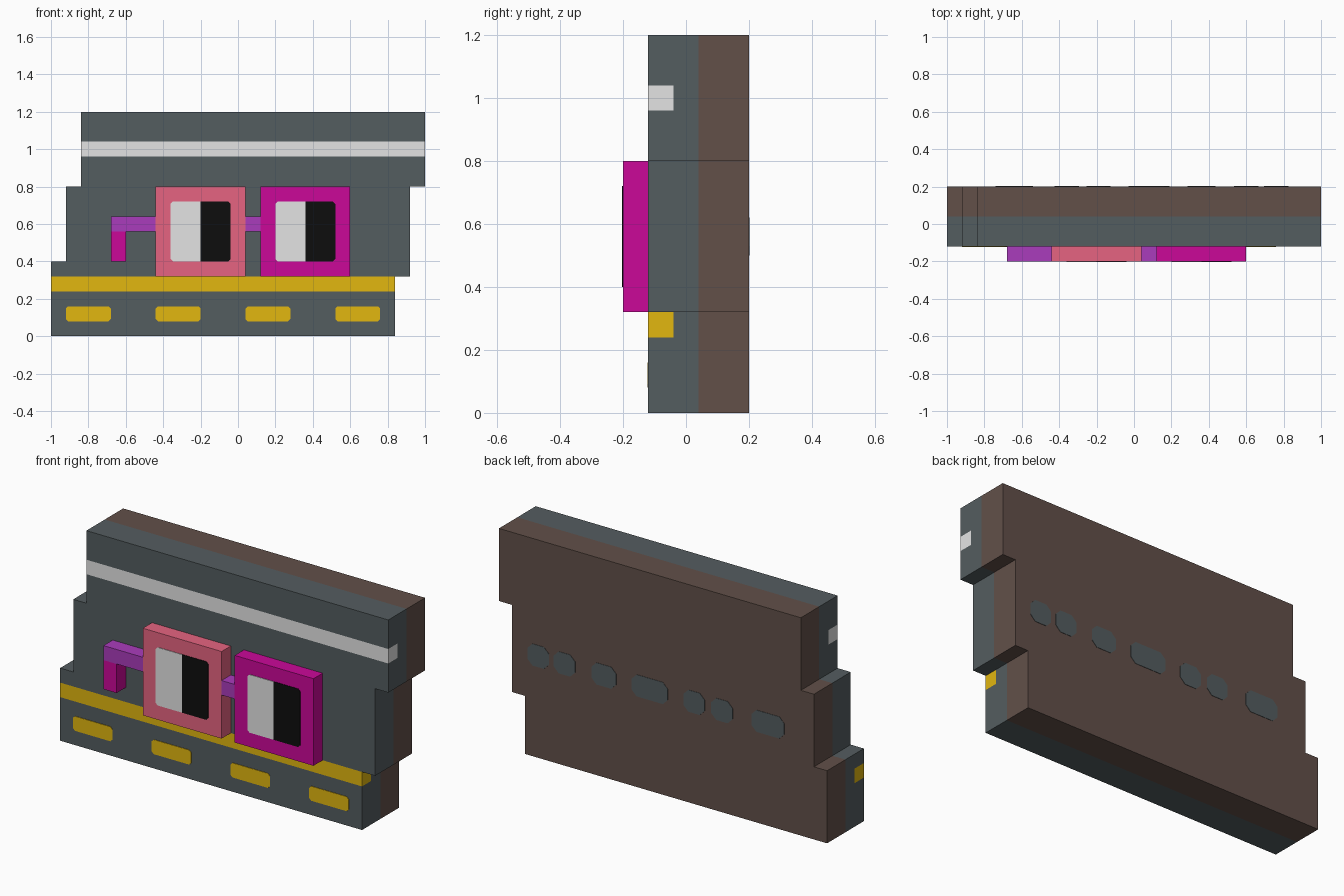
import bpy
import bmesh

if "Cube" in bpy.data.objects:
    bpy.data.objects.remove(bpy.data.objects["Cube"])


def colour(name, hex_code):
    lin = []
    for i in (0, 2, 4):
        c = int(hex_code[i:i + 2], 16) / 255
        lin.append(c / 12.92 if c <= 0.04045 else ((c + 0.055) / 1.055) ** 2.4)
    m = bpy.data.materials.new(name)
    m.diffuse_color = (*lin, 1)
    m.use_nodes = True
    m.node_tree.nodes["Principled BSDF"].inputs["Base Color"].default_value = m.diffuse_color
    return m


slate = colour("slate", "545D60")
brown = colour("brown", "625049")
white = colour("pale grey", "E4E4E4")
yellow = colour("yellow", "E2B710")
rose = colour("rose", "E66481")
magenta = colour("magenta", "CB0899")
purple = colour("purple", "AA3CBC")
black = colour("black", "0D0D0D")


def finish(name, bm, mats):
    bmesh.ops.recalc_face_normals(bm, faces=bm.faces)
    me = bpy.data.meshes.new(name)
    bm.to_mesh(me)
    bm.free()
    for m in mats:
        me.materials.append(m)
    ob = bpy.data.objects.new(name, me)
    bpy.context.collection.objects.link(ob)
    return ob


def prism(name, outline, y0, y1, mat):
    """Extrude an x/z outline from y0 to y1."""
    bm = bmesh.new()
    face = bm.faces.new([bm.verts.new((x, y0, z)) for x, z in outline])
    ext = bmesh.ops.extrude_face_region(bm, geom=[face])["geom"]
    moved = [v for v in ext if isinstance(v, bmesh.types.BMVert)]
    bmesh.ops.translate(bm, verts=moved, vec=(0, y1 - y0, 0))
    return finish(name, bm, [mat])


def box(name, x0, x1, z0, z1, mat):
    return prism(name, [(x0, z0), (x1, z0), (x1, z1), (x0, z1)], -0.2, -0.12, mat)


def plate(name, x0, x1, z0, z1, y0, y1, mat, cl=0.012, cr=0.012):
    """Thin painted patch with clipped corners, set separately left and right."""
    pts = []
    for x, z, sx, sz, c, first in ((x0, z0, 1, 1, cl, "z"), (x1, z0, -1, 1, cr, "x"),
                                   (x1, z1, -1, -1, cr, "z"), (x0, z1, 1, -1, cl, "x")):
        if c == 0:
            pts.append((x, z))
            continue
        pair = [(x, z + sz * c), (x + sx * c, z)]
        pts += pair if first == "z" else pair[::-1]
    return prism(name, pts, y0, y1, mat)


# Stepped wall: grid cells, keeping only the outer faces, coloured by position
XS = [-1, -0.92, -0.84, 0.84, 0.92, 1]
YS = [-0.12, -0.04, 0.04, 0.2]
ZS = [0, 0.24, 0.32, 0.4, 0.8, 0.96, 1.04, 1.2]
LEVELS = (XS, YS, ZS)


def filled(cell):
    if any(c < 0 or c >= len(l) - 1 for c, l in zip(cell, LEVELS)):
        return False
    x, z = [(LEVELS[a][cell[a]] + LEVELS[a][cell[a] + 1]) / 2 for a in (0, 2)]
    left = -1 if z < 0.4 else -0.92 if z < 0.8 else -0.84
    right = 0.84 if z < 0.32 else 0.92 if z < 0.8 else 1
    return left < x < right


bm = bmesh.new()
verts = {}


def corner(idx):
    if idx not in verts:
        verts[idx] = bm.verts.new([LEVELS[a][idx[a]] for a in range(3)])
    return verts[idx]


for i in range(len(XS) - 1):
    for j in range(len(YS) - 1):
        for k in range(len(ZS) - 1):
            cell = (i, j, k)
            if not filled(cell):
                continue
            for axis in range(3):
                for step in (0, 1):
                    near = list(cell)
                    near[axis] += 1 if step else -1
                    if filled(near):
                        continue
                    u, v = (axis + 1) % 3, (axis + 2) % 3
                    ring = []
                    for du, dv in ((0, 0), (1, 0), (1, 1), (0, 1)):
                        p = list(cell)
                        p[axis] += step
                        p[u] += du
                        p[v] += dv
                        ring.append(corner(tuple(p)))
                    f = bm.faces.new(ring if step else ring[::-1])
                    if j == 2:
                        f.material_index = 1          # back layer
                    elif j == 0 and axis != 2 and k == 1:
                        f.material_index = 2          # lower stripe
                    elif j == 0 and axis != 2 and k == 5:
                        f.material_index = 3          # upper stripe
finish("wall", bm, [slate, brown, yellow, white])

# Spectacle frames with two-tone lenses
for side, x, mat in (("left", -0.44, rose), ("right", 0.12, magenta)):
    box(side + "_frame", x, x + 0.48, 0.32, 0.8, mat)
    plate(side + "_lens_light", x + 0.08, x + 0.24, 0.4, 0.72, -0.203, -0.199, white, cr=0)
    plate(side + "_lens_dark", x + 0.24, x + 0.4, 0.4, 0.72, -0.203, -0.199, black, cl=0)

# Bridge and hooked side arm
box("bridge", 0.04, 0.12, 0.56, 0.64, purple)
box("side_arm", -0.68, -0.44, 0.56, 0.64, purple)
box("arm_hook", -0.68, -0.6, 0.4, 0.56, magenta)

# Dashes along the foot of the front
for n in range(4):
    x = -0.92 + 0.48 * n
    plate("dash_%d" % (n + 1), x, x + 0.24, 0.08, 0.16, -0.123, -0.119, yellow)

# Plain worn patches across the back
for n, (x, w) in enumerate(((0.76, 0.13), (0.6, 0.13), (0.36, 0.15), (0.08, 0.22),
                            (-0.19, 0.13), (-0.36, 0.13), (-0.64, 0.2))):
    plate("back_patch_%d" % (n + 1), x - w / 2, x + w / 2, 0.5, 0.62,
          0.199, 0.202, slate, cl=0.03, cr=0.03)
